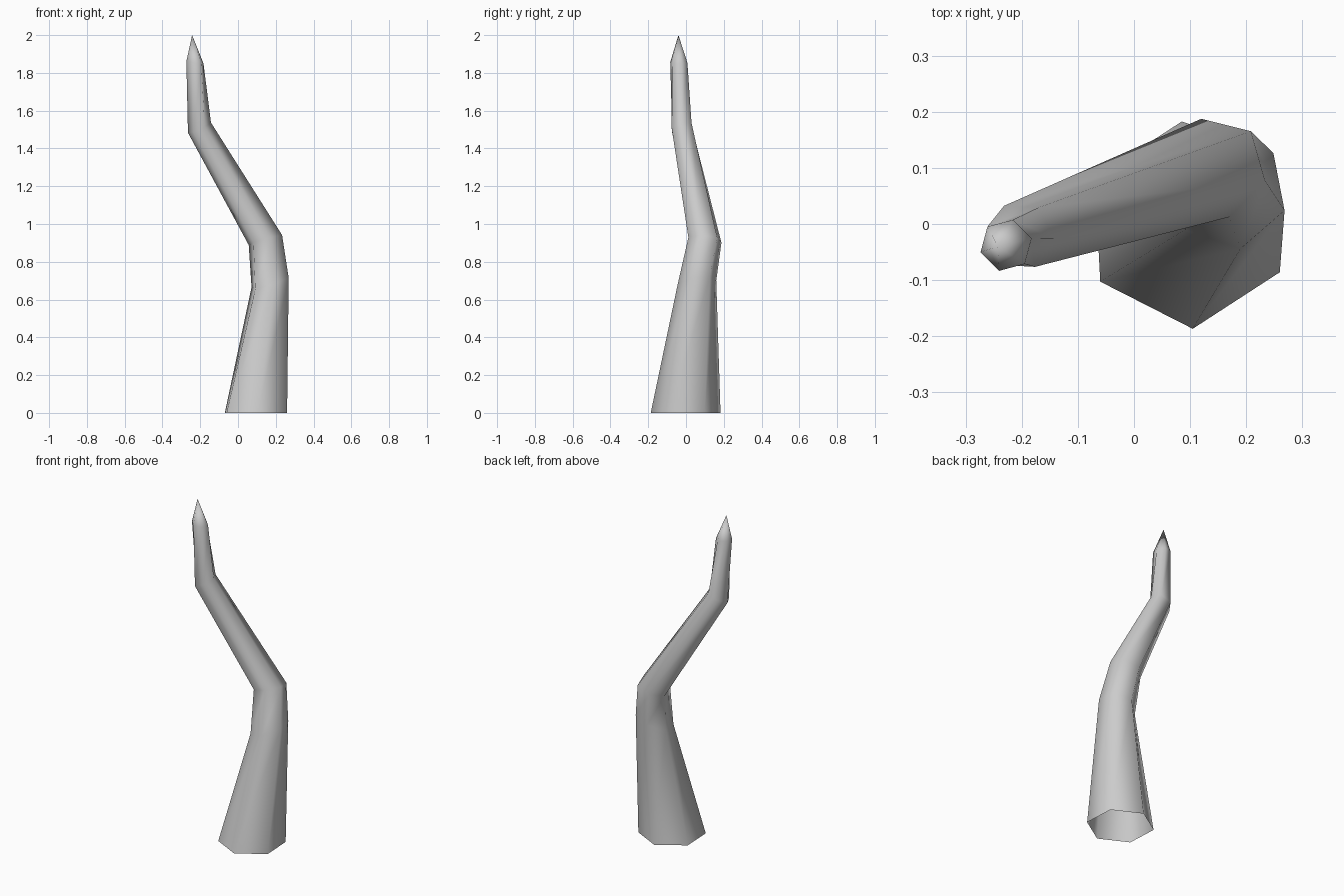
import bpy, bmesh, math

if "Cube" in bpy.data.objects:
    bpy.data.objects.remove(bpy.data.objects["Cube"])

# Hexagonal rings: centre x, y, z, radius, twist in degrees, tilt along x, tilt along y
RINGS = [
    (0.095, -0.002, 0.00, 0.185, 273, 0.00, 0.00),
    (0.170, 0.058, 0.69, 0.104, 281, 0.30, 0.15),
    (0.145, 0.100, 0.915, 0.091, 286, 0.28, -0.08),
    (-0.204, -0.022, 1.51, 0.061, 297, 0.45, 0.20),
    (-0.228, -0.038, 1.855, 0.047, 315, -0.12, 0.00),
]
TIP = (-0.243, -0.040, 2.0)
SIDES = 6

bm = bmesh.new()


def add_ring(cx, cy, cz, r, twist, tx, ty):
    ring = []
    for i in range(SIDES):
        a = math.radians(twist) + math.tau * i / SIDES
        dx, dy = r * math.cos(a), r * math.sin(a)
        ring.append(bm.verts.new((cx + dx, cy + dy, cz + tx * dx + ty * dy)))
    return ring


# Bent tapering body, open at the base
rings = [add_ring(*r) for r in RINGS]
for lo, hi in zip(rings, rings[1:]):
    for i in range(SIDES):
        j = (i + 1) % SIDES
        bm.faces.new((lo[i], lo[j], hi[j], hi[i]))

# Pointed tip
tip = bm.verts.new(TIP)
for i in range(SIDES):
    bm.faces.new((rings[-1][i], rings[-1][(i + 1) % SIDES], tip))

for f in bm.faces:
    f.smooth = True
mesh = bpy.data.meshes.new("curved_spike")
bm.to_mesh(mesh)
bm.free()
bpy.context.collection.objects.link(bpy.data.objects.new("curved_spike", mesh))
